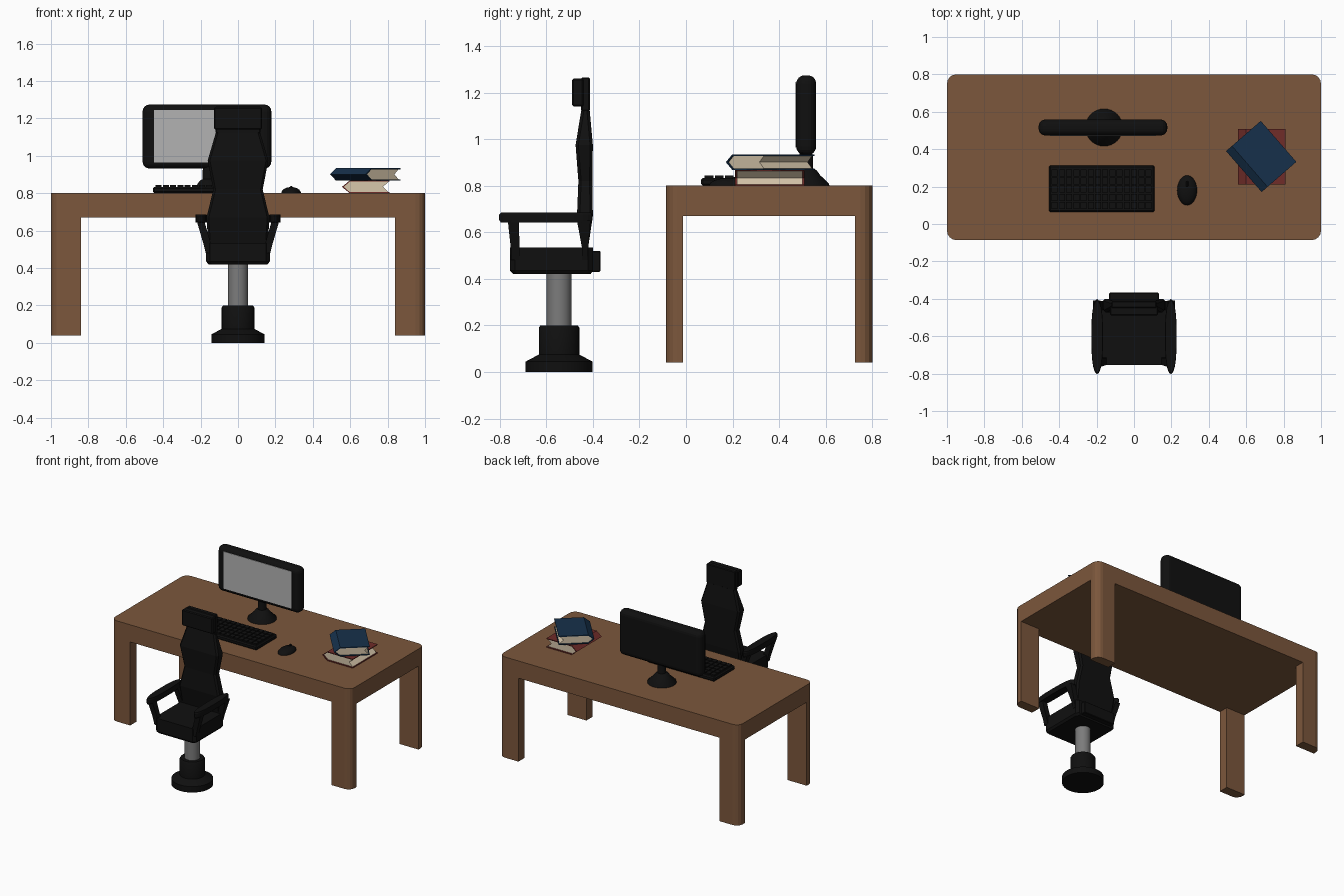
import bpy, bmesh
from math import sin, cos, pi, radians
from mathutils import Matrix

if "Cube" in bpy.data.objects:
    bpy.data.objects.remove(bpy.data.objects["Cube"])


def material(name, r, g, b):
    m = bpy.data.materials.new(name)
    m.diffuse_color = (r, g, b, 1)
    m.use_nodes = True
    m.node_tree.nodes["Principled BSDF"].inputs["Base Color"].default_value = m.diffuse_color
    return m


WOOD = material("wood", 0.2, 0.095, 0.045)
BLACK = material("black", 0.005, 0.005, 0.005)
METAL = material("metal", 0.2, 0.2, 0.2)
SCREEN = material("screen_grey", 0.45, 0.45, 0.45)
PAPER = material("paper", 0.68, 0.57, 0.41)
RED = material("red_cover", 0.16, 0.025, 0.022)
BLUE = material("blue_cover", 0.008, 0.03, 0.07)


def finish(name, bm, mat, smooth=False, matrix=None):
    if matrix:
        bm.transform(matrix)
    bmesh.ops.recalc_face_normals(bm, faces=bm.faces)
    me = bpy.data.meshes.new(name)
    bm.to_mesh(me)
    bm.free()
    ob = bpy.data.objects.new(name, me)
    bpy.context.collection.objects.link(ob)
    me.materials.append(mat)
    if smooth:
        bpy.ops.object.select_all(action='DESELECT')
        bpy.context.view_layer.objects.active = ob
        ob.select_set(True)
        bpy.ops.object.shade_smooth_by_angle(angle=radians(35))
    return ob


def add_box(bm, x0, x1, y0, y1, z0, z1):
    m = Matrix.Translation(((x0 + x1) / 2, (y0 + y1) / 2, (z0 + z1) / 2))
    bmesh.ops.create_cube(bm, size=1, matrix=m @ Matrix.Diagonal((x1 - x0, y1 - y0, z1 - z0, 1)))


def box(name, mat, *dims, bevel=0, segments=1):
    bm = bmesh.new()
    add_box(bm, *dims)
    if bevel:
        bmesh.ops.bevel(bm, geom=bm.edges[:], offset=bevel, segments=segments,
                        profile=0.5, affect='EDGES')
    return finish(name, bm, mat)


def loft(name, mat, rings, smooth=False, matrix=None):
    bm = bmesh.new()
    vs = [[bm.verts.new(p) for p in ring] for ring in rings]
    n = len(rings[0])
    for a, b in zip(vs, vs[1:]):
        for i in range(n):
            j = (i + 1) % n
            bm.faces.new((a[i], a[j], b[j], b[i]))
    bm.faces.new(vs[0][::-1])
    bm.faces.new(vs[-1])
    return finish(name, bm, mat, smooth, matrix)


def prism(name, mat, outline, z0, z1):
    return loft(name, mat, [[(x, y, z) for x, y in outline] for z in (z0, z1)])


def lathe(name, mat, cx, cy, profile, sides=32):
    return loft(name, mat, [[(cx + r * cos(2 * pi * i / sides), cy + r * sin(2 * pi * i / sides), z)
                             for i in range(sides)] for r, z in profile], smooth=True)


# Desk: rounded top and four legs that follow its corners
CY, HX, HY, R = 0.357, 1.0, 0.443, 0.05
arc = [(HX - R + R * cos(a * pi / 8), HY - R + R * sin(a * pi / 8)) for a in range(5)]
corner = {(sx, sy): [(sx * x, CY + sy * y) for x, y in arc] for sx in (1, -1) for sy in (1, -1)}
prism("desk_top", WOOD, corner[1, 1] + corner[-1, 1][::-1] + corner[-1, -1] + corner[1, -1][::-1],
      0.67, 0.80)
for (sx, sy), c in corner.items():
    xi, yi = sx * 0.84, CY + sy * (HY - 0.074)
    leg = c + [(xi, CY + sy * HY), (xi, yi), (sx * HX, yi)]
    prism(("back" if sy > 0 else "front") + ("_right" if sx > 0 else "_left") + "_leg",
          WOOD, leg, 0.04, 0.671)

# Monitor with stand
box("monitor_body", BLACK, -0.51, 0.178, 0.473, 0.559, 0.932, 1.274, bevel=0.036, segments=4)
box("monitor_screen", SCREEN, -0.45, 0.118, 0.471, 0.48, 0.965, 1.245)
lathe("monitor_stand", BLACK, -0.16, 0.516,
      [(0.1, 0.80), (0.098, 0.808), (0.06, 0.845), (0.045, 0.866), (0.03, 0.875), (0.028, 0.94)])

# Keyboard with rows of keys
box("keyboard_base", BLACK, -0.455, 0.11, 0.064, 0.313, 0.80, 0.833, bevel=0.008)
bm = bmesh.new()
for row in range(5):
    for col in range(14):
        x, y = -0.44 + col * 0.0386, 0.08 + row * 0.0438
        add_box(bm, x, x + 0.032, y, y + 0.037, 0.83, 0.843)
finish("keyboard_keys", bm, BLACK)

# Mouse: half ellipsoid with wheel
lathe_profile = [(cos(t * pi / 16), sin(t * pi / 16)) for t in range(8)] + [(0.02, 1)]
loft("mouse_body", BLACK,
     [[(0.284 + 0.053 * r * cos(i * pi / 12), 0.18 + 0.08 * r * sin(i * pi / 12), 0.80 + 0.033 * z)
       for i in range(24)] for r, z in lathe_profile], smooth=True)
box("mouse_wheel", BLACK, 0.277, 0.291, 0.2, 0.23, 0.81, 0.838, bevel=0.004)


# Books: wrapped cover with pointed spine, pages with a hollow fore-edge
def book(name, mat, cx, cy, z, w, length, h, angle):
    m = Matrix.Translation((cx, cy, z)) @ Matrix.Rotation(radians(angle), 4, 'Z')
    a, s, t = w / 2, w / 2 - 0.042, 0.006
    cover = [(a, 0), (-s, 0), (-a, h / 2), (-s, h), (a, h),
             (a, h - t), (-s, h - t), (-a + 0.01, h / 2), (-s, t), (a, t)]
    pages = [(a - 0.006, t), (-s, t), (-a + 0.01, h / 2), (-s, h - t), (a - 0.006, h - t),
             (a - 0.035, h / 2)]
    for part, outline, half, pm in (("_cover", cover, length / 2, mat),
                                    ("_pages", pages, length / 2 - 0.008, PAPER)):
        loft(name + part, pm, [[(x, y, zz) for x, zz in outline] for y in (-half, half)], matrix=m)


book("lower_book", RED, 0.683, 0.36, 0.80, 0.255, 0.298, 0.068, 0)
book("upper_book", BLUE, 0.68, 0.361, 0.868, 0.246, 0.29, 0.066, 41)

# Chair base and column
CH = -0.545
lathe("chair_base", BLACK, 0, CH,
      [(0.143, 0), (0.143, 0.045), (0.087, 0.075), (0.087, 0.19), (0.08, 0.2)])
lathe("chair_column", METAL, 0, CH, [(0.053, 0.19), (0.053, 0.43)])


# Rectangular section with clipped corners
def section(x, y0, y1, z, c):
    q = [(x, y0 + c), (x, y1 - c), (x - c, y1), (c - x, y1),
         (-x, y1 - c), (-x, y0 + c), (c - x, y0), (x - c, y0)]
    return [(px, py, z) for px, py in q]


# Seat, back mount, backrest and headrest
loft("seat", BLACK, [section(0.158, -0.742, -0.41, 0.42, 0.02), section(0.17, -0.755, -0.4, 0.435, 0.02),
                     section(0.17, -0.755, -0.4, 0.535, 0.02)])
box("back_mount", BLACK, -0.133, 0.133, -0.43, -0.367, 0.43, 0.52, bevel=0.004)
loft("backrest", BLACK, [section(x, y0, y1, z, 0.012) for z, x, y0, y1 in (
    (0.5, 0.155, -0.44, -0.42), (0.535, 0.16, -0.446, -0.42), (0.67, 0.168, -0.468, -0.4),
    (0.82, 0.132, -0.462, -0.402), (0.975, 0.162, -0.474, -0.4), (1.14, 0.114, -0.447, -0.415))])
box("headrest_back", BLACK, -0.12, 0.12, -0.45, -0.413, 1.12, 1.265, bevel=0.005)
box("headrest_pad", BLACK, -0.128, 0.128, -0.489, -0.44, 1.14, 1.26, bevel=0.006)

# Armrests: oval pad on two leaning posts
for s, side in ((1, "right"), (-1, "left")):
    loft(side + "_arm_pad", BLACK,
         [[(s * (0.197 + k * 0.031 * cos(i * pi / 12)),
            -0.602 + k * 0.2 * (1 if sin(i * pi / 12) > 0 else -1) * abs(sin(i * pi / 12)) ** 0.7, z)
           for i in range(24)] for k, z in ((0.97, 0.643), (1, 0.652), (1, 0.677), (0.96, 0.685))])
    for part, top, low in (("_front_arm_post", (-0.765, -0.717), (-0.752, -0.715)),
                           ("_rear_arm_post", (-0.468, -0.41), (-0.446, -0.42))):
        loft(side + part, BLACK,
             [[(s * (x - 0.02), a, z), (s * (x + 0.02), a, z), (s * (x + 0.02), b, z), (s * (x - 0.02), b, z)]
              for x, (a, b), z in ((0.152, low, 0.48), (0.165, low, 0.53), (0.2, top, 0.65))])
